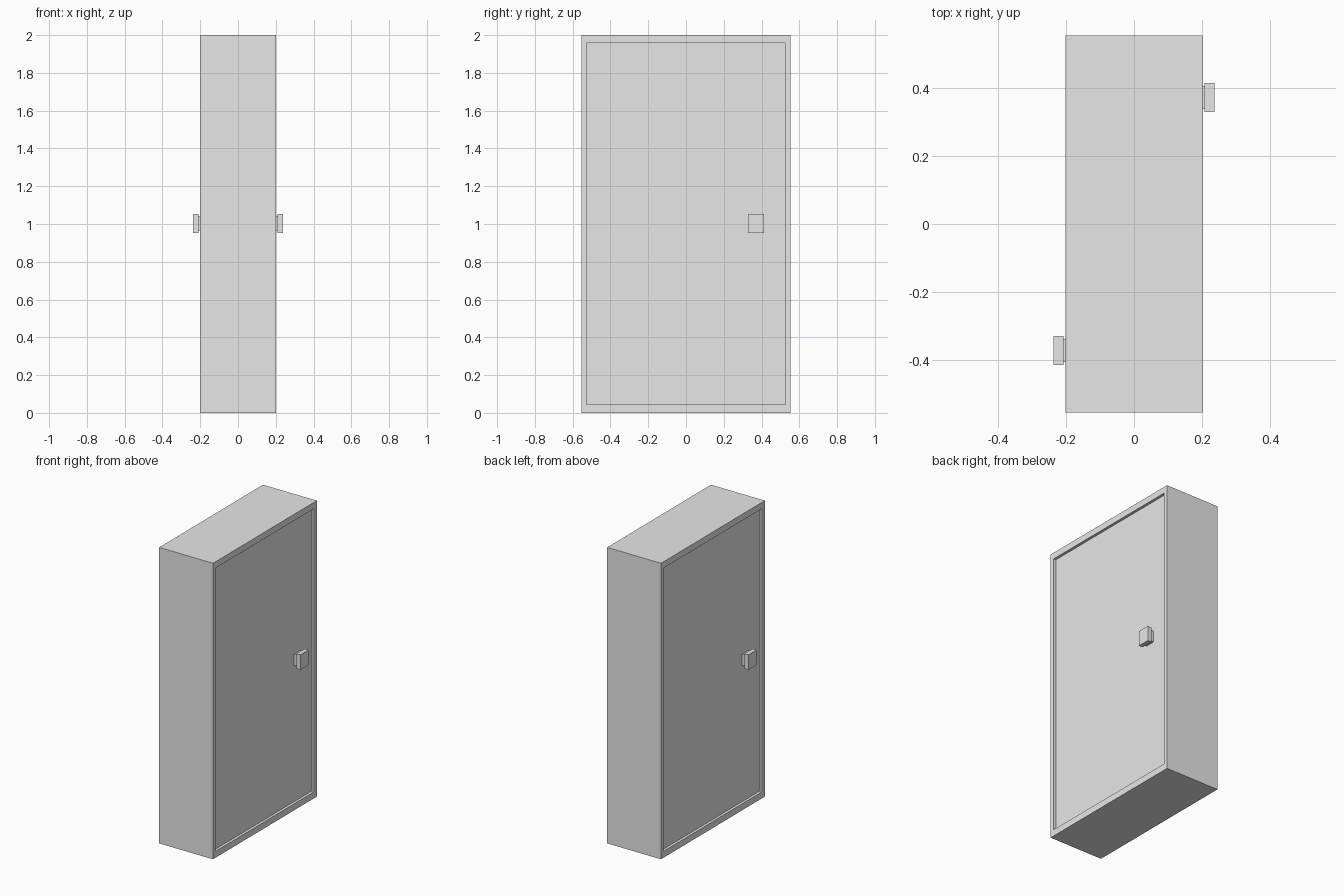
import bpy
import bmesh
from mathutils import Vector

if "Cube" in bpy.data.objects:
    bpy.data.objects.remove(bpy.data.objects["Cube"])

grey = bpy.data.materials.new("plain grey")
grey.use_nodes = True
grey.diffuse_color = (0.8, 0.8, 0.8, 1)
grey.node_tree.nodes["Principled BSDF"].inputs["Base Color"].default_value = grey.diffuse_color

HALF_X, HALF_Y, HEIGHT = 0.201, 0.554, 2.0
RECESS = 0.018


def box(name, low, high):
    """Add a box between two opposite corners."""
    low, high = Vector(low), Vector(high)
    bm = bmesh.new()
    bmesh.ops.create_cube(bm, size=1)
    for v in bm.verts:
        v.co = (low + high) / 2 + v.co * (high - low)
    mesh = bpy.data.meshes.new(name)
    bm.to_mesh(mesh)
    bm.free()
    mesh.materials.append(grey)
    obj = bpy.data.objects.new(name, mesh)
    bpy.context.collection.objects.link(obj)
    return obj


# Frame with a sunken door panel on each wide side
frame = box("door_frame", (-HALF_X, -HALF_Y, 0), (HALF_X, HALF_Y, HEIGHT))
bm = bmesh.new()
bm.from_mesh(frame.data)
bm.normal_update()
for panel in [f for f in bm.faces if abs(f.normal.x) > 0.9]:
    normal = panel.normal.copy()
    bmesh.ops.inset_individual(bm, faces=[panel], thickness=0.039)
    for v in panel.verts:
        v.co.z = 0.044 if v.co.z < HEIGHT / 2 else 1.957
    # Straight-walled step down to the panel
    step = bmesh.ops.extrude_discrete_faces(bm, faces=[panel])["faces"][0]
    bmesh.ops.translate(bm, verts=step.verts, vec=-normal * RECESS)
bmesh.ops.recalc_face_normals(bm, faces=bm.faces)
bm.to_mesh(frame.data)
bm.free()

# Knobs: a short neck and a square grip, turned half round for the other side
for side, label in ((1, "left"), (-1, "right")):
    parts = (
        box(label + "_knob_neck", (HALF_X - RECESS, 0.338, 0.965), (0.21, 0.406, 1.04)),
        box(label + "_knob_grip", (0.208, 0.329, 0.952), (0.237, 0.414, 1.054)),
    )
    if side < 0:
        for part in parts:
            for v in part.data.vertices:
                v.co.xy = -v.co.xy
